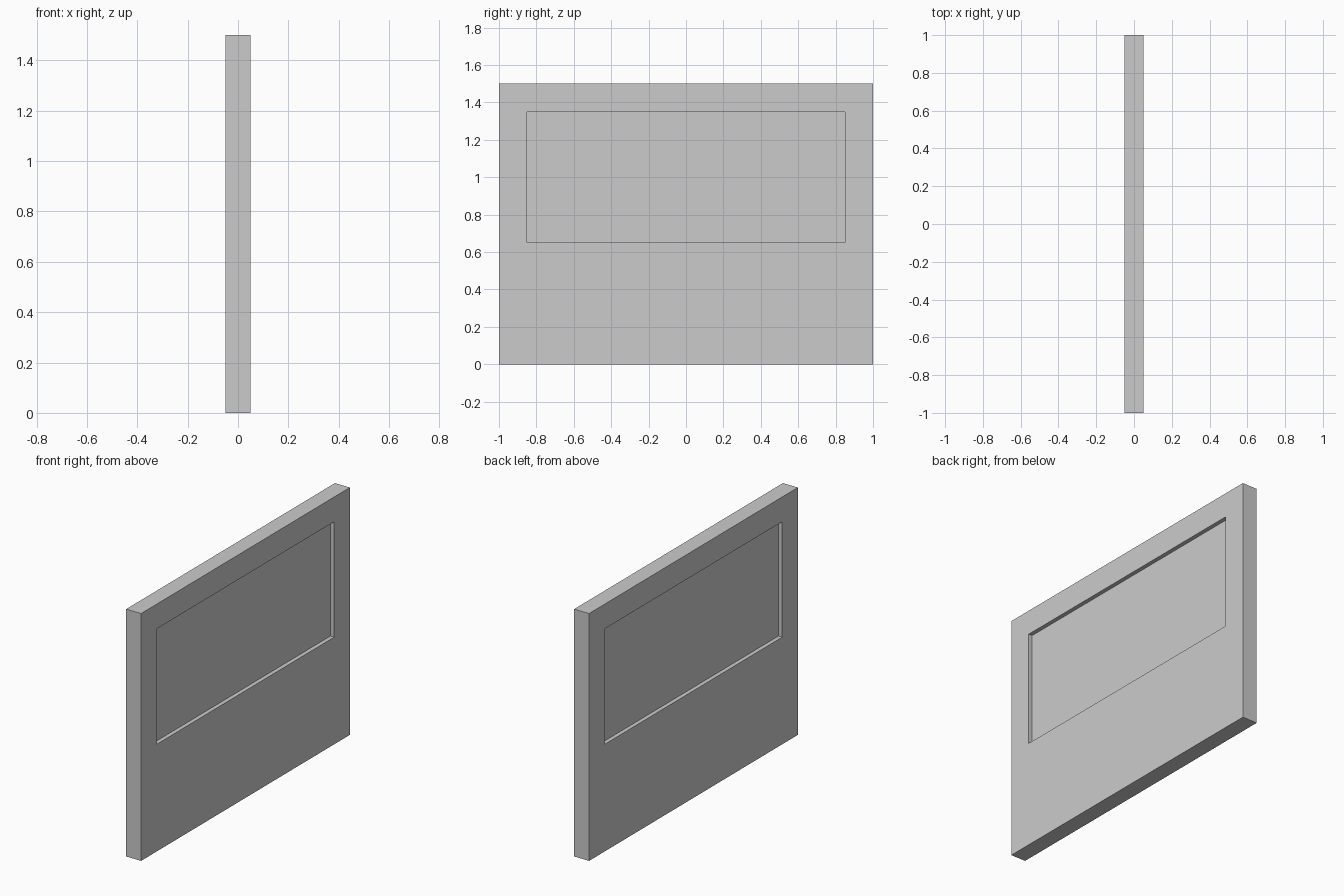
import bpy

if "Cube" in bpy.data.objects:
    bpy.data.objects.remove(bpy.data.objects["Cube"])


def box(name, size, center):
    bpy.ops.mesh.primitive_cube_add(size=1, location=center)
    ob = bpy.context.object
    ob.name = name
    ob.scale = size
    bpy.ops.object.transform_apply(location=False, rotation=False, scale=True)
    return ob


# Upright wall slab
wall = box("wall_panel", (0.1, 2.0, 1.5), (0, 0, 0.75))

# Window opening cut through the slab
cutter = box("window_cutter", (0.3, 1.7, 0.7), (0, 0, 1.0))
cut = wall.modifiers.new("window_opening", 'BOOLEAN')
cut.operation = 'DIFFERENCE'
cut.solver = 'EXACT'
cut.object = cutter
bpy.context.view_layer.objects.active = wall
bpy.ops.object.modifier_apply(modifier=cut.name)
bpy.data.objects.remove(cutter)

# Pane set back from both faces
box("window_pane", (0.05, 1.7, 0.7), (0, 0, 1.0))
